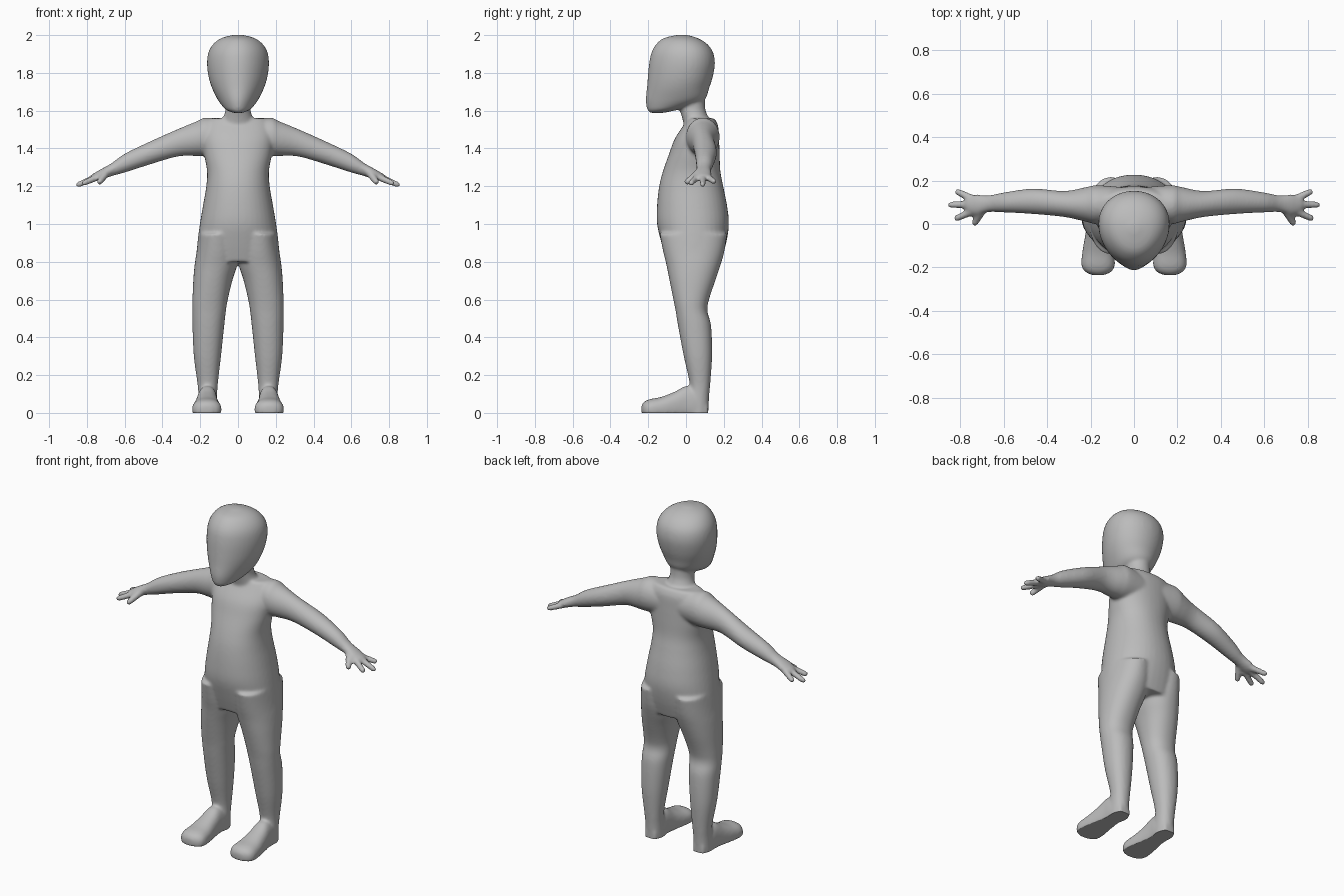
import bpy, bmesh, math
from mathutils import Vector

bm = bmesh.new()


def spline(rows, steps=5):
    # Catmull-Rom through the section rows
    out = []
    for i in range(len(rows) - 1):
        a, b, c, d = rows[max(i - 1, 0)], rows[i], rows[i + 1], rows[min(i + 2, len(rows) - 1)]
        for k in range(steps):
            t = k / steps
            out.append([0.5 * (2 * q + (r - p) * t + (2 * p - 5 * q + 4 * r - s) * t * t
                               + (3 * q - p - 3 * r + s) * t ** 3)
                        for p, q, r, s in zip(a, b, c, d)])
    return out + [list(rows[-1])]


def loft(axis, rows, side=1, power=1.0, egg=0.0, n=40):
    # rows: position on axis, then low/high bounds of the two other directions
    rings = []
    for t, u0, u1, v0, v1 in spline(rows):
        ring = []
        for k in range(n):
            a = 2 * math.pi * k / n
            c, s = math.cos(a), math.sin(a)
            c = math.copysign(abs(c) ** power, c) * (1 + egg * s)
            s = math.copysign(abs(s) ** power, s)
            u = (u0 + u1) / 2 + (u1 - u0) / 2 * c
            v = (v0 + v1) / 2 + (v1 - v0) / 2 * s
            p = {'x': (t, u, v), 'y': (u, t, v), 'z': (u, v, t)}[axis]
            ring.append(bm.verts.new((p[0] * side, p[1], p[2])))
        rings.append(ring)
    faces = [bm.faces.new(rings[0]), bm.faces.new(rings[-1][::-1])]
    for A, B in zip(rings, rings[1:]):
        for k in range(n):
            j = (k + 1) % n
            faces.append(bm.faces.new((A[k], B[k], B[j], A[j])))
    bmesh.ops.recalc_face_normals(bm, faces=faces)


def finger(p0, p1, r0, r1, side):
    # sphere pulled apart into a tapered capsule
    p0, p1 = (Vector((p[0] * side, p[1], p[2])) for p in (p0, p1))
    d = p1 - p0
    for v in bmesh.ops.create_icosphere(bm, subdivisions=3, radius=1)['verts']:
        v.co = p1 + v.co * r1 if v.co.dot(d) > 0 else p0 + v.co * r0


# fingers and thumb
for s in (1, -1):
    finger((.74, .06, 1.25), (.815, .027, 1.217), .019, .016, s)
    finger((.75, .09, 1.25), (.843, .088, 1.209), .019, .016, s)
    finger((.74, .115, 1.25), (.81, .147, 1.225), .019, .016, s)
    finger((.70, .06, 1.265), (.732, .007, 1.224), .021, .017, s)

# head
loft('z', [(1.588, -.025, .025, -.19, -.12), (1.603, -.06, .06, -.204, -.05),
           (1.625, -.083, .083, -.21, .03), (1.66, -.108, .108, -.213, .1),
           (1.72, -.137, .137, -.207, .123), (1.78, -.155, .155, -.202, .142),
           (1.85, -.163, .163, -.195, .153), (1.91, -.155, .155, -.182, .143),
           (1.955, -.128, .128, -.155, .11), (1.985, -.085, .085, -.115, .06),
           (2.002, -.02, .02, -.04, 0)], egg=.12)
# neck
loft('z', [(1.48, -.11, .11, .0, .14), (1.56, -.08, .08, -.02, .12),
           (1.61, -.066, .066, -.032, .102), (1.7, -.066, .066, -.03, .1)])
# torso
loft('z', [(1.56, -.15, .15, .01, .15), (1.52, -.18, .18, -.015, .17),
           (1.45, -.19, .19, -.06, .175), (1.37, -.18, .18, -.09, .178),
           (1.28, -.164, .164, -.122, .182), (1.2, -.168, .168, -.142, .197),
           (1.1, -.185, .185, -.153, .217), (1.0, -.202, .202, -.153, .227),
           (.9, -.215, .215, -.13, .213), (.8, -.222, .222, -.1, .185)], power=.92)

for s in (1, -1):
    # legs
    loft('z', [(.95, .01, .207, -.14, .218), (.85, .0, .22, -.12, .202),
               (.78, .005, .23, -.103, .182), (.7, .03, .237, -.087, .155),
               (.6, .054, .241, -.067, .122), (.54, .064, .241, -.055, .113),
               (.46, .073, .241, -.042, .133), (.3, .09, .234, -.012, .138),
               (.15, .107, .214, .02, .128), (.08, .11, .21, .01, .122),
               (-.02, .11, .21, 0, .117)], s, power=.92)
    # feet
    loft('y', [(.117, .125, .195, -.04, .06), (.05, .11, .212, -.04, .125),
               (.0, .11, .216, -.04, .142), (-.06, .104, .226, -.04, .112),
               (-.13, .093, .238, -.04, .085), (-.19, .088, .242, -.035, .073),
               (-.22, .105, .225, -.025, .06), (-.236, .14, .19, -.0, .04)], s, power=.85)
    # arms and palms
    loft('x', [(.05, .01, .17, 1.37, 1.55), (.17, .0, .178, 1.36, 1.563),
               (.22, .01, .17, 1.36, 1.543), (.32, .032, .152, 1.357, 1.502),
               (.466, .046, .163, 1.315, 1.437), (.6, .053, .145, 1.272, 1.372),
               (.67, .055, .132, 1.253, 1.322), (.73, .04, .136, 1.233, 1.288),
               (.775, .06, .12, 1.23, 1.262)], s)

mesh = bpy.data.meshes.new("body")
bm.to_mesh(mesh)
bm.free()
body = bpy.data.objects.new("body", mesh)
bpy.context.collection.objects.link(body)
bpy.context.view_layer.objects.active = body
body.select_set(True)

# fuse all parts into one soft skin
rm = body.modifiers.new("fuse", 'REMESH')
rm.mode = 'VOXEL'
rm.voxel_size = .008
sm = body.modifiers.new("soften", 'SMOOTH')
sm.factor = .5
sm.iterations = 10
for name in ("fuse", "soften"):
    bpy.ops.object.modifier_apply(modifier=name)

# flat soles
for v in body.data.vertices:
    v.co.z = max(v.co.z, 0)
bpy.ops.object.shade_smooth()

grey = bpy.data.materials.new("plain grey")
grey.diffuse_color = (.5, .5, .5, 1)
body.data.materials.clear()
body.data.materials.append(grey)
